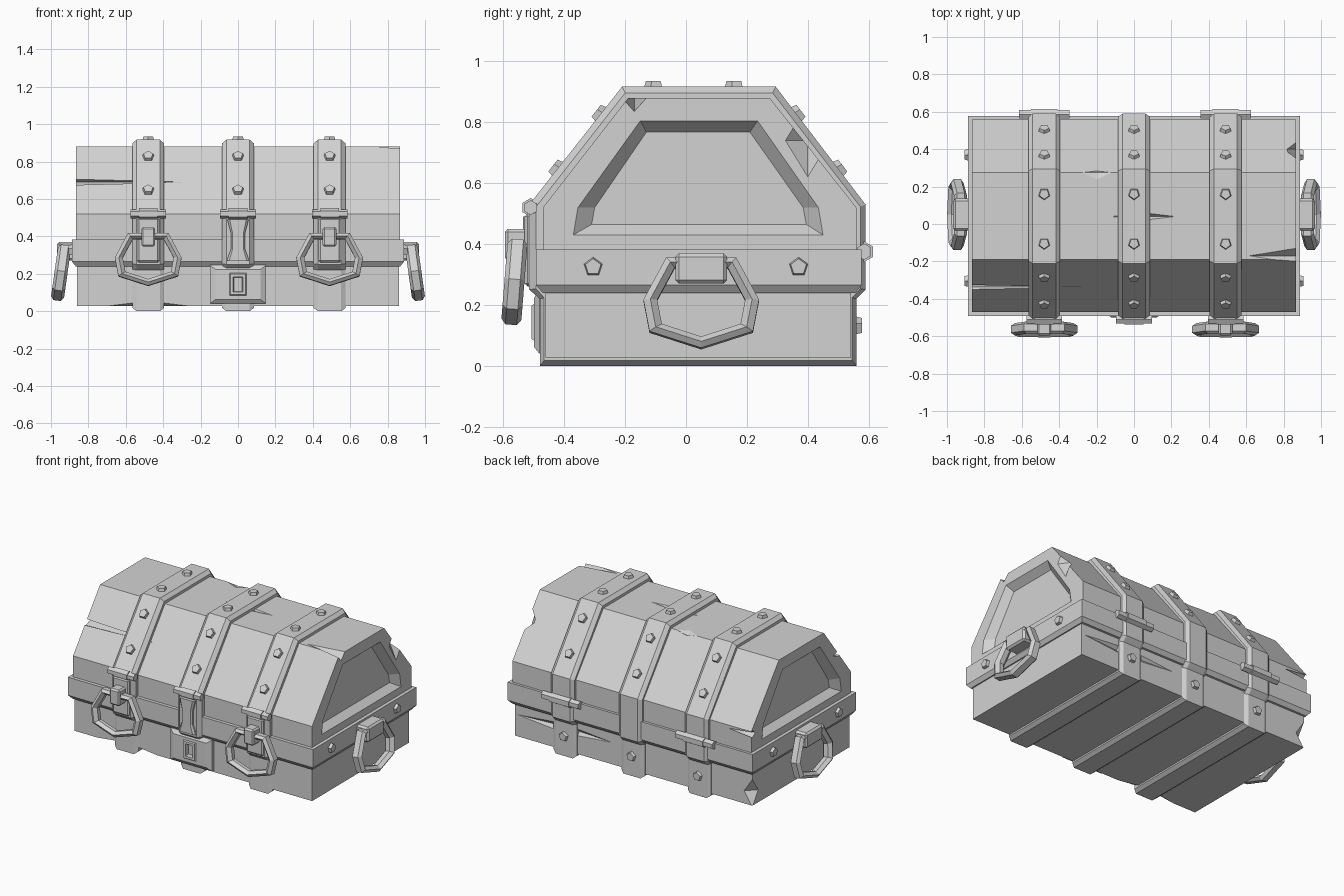
import bpy, bmesh, math
from mathutils import Vector, Matrix

cube = bpy.data.objects.get("Cube")
if cube:
    bpy.data.objects.remove(cube, do_unlink=True)

GREY = (0.65, 0.65, 0.65, 1)
mat = bpy.data.materials.new("plain_grey")
mat.use_nodes = True
mat.diffuse_color = GREY
bsdf = next(n for n in mat.node_tree.nodes if n.type == 'BSDF_PRINCIPLED')
bsdf.inputs["Base Color"].default_value = GREY
bsdf.inputs["Roughness"].default_value = 0.8

MID_Y = 0.045
STRAPS = (("right", -0.48), ("middle", 0.0), ("left", 0.49))


def finish(name, bm):
    bmesh.ops.recalc_face_normals(bm, faces=bm.faces)
    mesh = bpy.data.meshes.new(name)
    bm.to_mesh(mesh)
    bm.free()
    mesh.materials.append(mat)
    ob = bpy.data.objects.new(name, mesh)
    bpy.context.collection.objects.link(ob)
    return ob


def loft(name, rings, closed=False):
    """Skin a list of equal point loops; cap the ends unless closed."""
    bm = bmesh.new()
    loops = [[bm.verts.new(p) for p in ring] for ring in rings]
    pairs = list(zip(loops, loops[1:]))
    if closed:
        pairs.append((loops[-1], loops[0]))
    else:
        bm.faces.new(loops[0])
        bm.faces.new(loops[-1])
    n = len(loops[0])
    for a, b in pairs:
        for i in range(n):
            j = (i + 1) % n
            bm.faces.new((a[i], a[j], b[j], b[i]))
    return finish(name, bm)


def rect_z(hx, y0, y1, z):
    return [(-hx, y0, z), (hx, y0, z), (hx, y1, z), (-hx, y1, z)]


def rect_y(x, y, z, hx, hz):
    return [(x - hx, y, z - hz), (x + hx, y, z - hz), (x + hx, y, z + hz), (x - hx, y, z + hz)]


def block(name, lo, hi, bevel=0.01):
    lo, hi = Vector(lo), Vector(hi)
    bm = bmesh.new()
    bmesh.ops.create_cube(bm, size=1, matrix=Matrix.Translation((lo + hi) / 2)
                          @ Matrix.Diagonal((*(hi - lo), 1)))
    bmesh.ops.bevel(bm, geom=bm.edges[:], offset=bevel, segments=1, affect='EDGES')
    return finish(name, bm)


def peg(name, pos, normal, sides=5, r1=0.037, r2=0.027, depth=0.036):
    """Short tapered stud centred on a surface point."""
    bm = bmesh.new()
    turn = Vector(normal).to_track_quat('Z', 'Y').to_matrix().to_4x4()
    bmesh.ops.create_cone(bm, cap_ends=True, segments=sides, radius1=r1, radius2=r2,
                          depth=depth, matrix=Matrix.Translation(pos) @ turn)
    return finish(name, bm)


def chip(ob, cuts):
    """Cut splits and dents, each an octahedron given by centre and radii."""
    tools = []
    for pos, size in cuts:
        bm = bmesh.new()
        bmesh.ops.create_uvsphere(bm, u_segments=4, v_segments=2, radius=1,
                                  matrix=Matrix.Translation(pos) @ Matrix.Diagonal((*size, 1)))
        tool = finish("chip_cutter", bm)
        tool.hide_render = True
        mod = ob.modifiers.new("chip", 'BOOLEAN')
        mod.operation, mod.solver, mod.object = 'DIFFERENCE', 'EXACT', tool
        tools.append(tool)
    graph = bpy.context.evaluated_depsgraph_get()
    mesh = bpy.data.meshes.new_from_object(ob.evaluated_get(graph))
    ob.modifiers.clear()
    ob.data = mesh
    for tool in tools:
        bpy.data.objects.remove(tool, do_unlink=True)


# Lower box and rim
base = loft("lower_box", [rect_z(0.86, -0.462, 0.542, 0.028), rect_z(0.86, -0.462, 0.542, 0.26)])
chip(base, [((-0.48, -0.465, 0.025), (0.25, 0.06, 0.03)),
            ((-0.86, 0.542, 0.11), (0.06, 0.06, 0.09)),
            ((0.5, 0.542, 0.17), (0.34, 0.025, 0.03))])
loft("rim", [rect_z(0.868, -0.472, 0.557, 0.24), rect_z(0.887, -0.492, 0.577, 0.265),
             rect_z(0.887, -0.492, 0.577, 0.383)])

# Faceted lid with a recessed panel in each end
LID = [(-0.47, 0.37), (-0.47, 0.52), (-0.19, 0.88), (0.275, 0.88), (0.56, 0.52), (0.56, 0.37)]
EDGE = [(-0.37, 0.43), (-0.355, 0.52), (-0.15, 0.805), (0.235, 0.805), (0.435, 0.52), (0.45, 0.43)]
FLOOR = [(-0.31, 0.465), (-0.30, 0.52), (-0.13, 0.768), (0.21, 0.768), (0.385, 0.52), (0.395, 0.465)]
steps = [(FLOOR, 0.82), (EDGE, 0.865), (LID, 0.865)]
rings = [[(-x, y, z) for y, z in prof] for prof, x in steps]
rings += [[(x, y, z) for y, z in prof] for prof, x in reversed(steps)]
lid = loft("lid", rings)
chip(lid, [((-0.87, -0.338, 0.69), (0.6, 0.05, 0.02)),
           ((0.05, 0.04, 0.88), (0.17, 0.02, 0.03)),
           ((0.05, 0.04, 0.88), (0.03, 0.05, 0.03)),
           ((0.87, -0.17, 0.885), (0.28, 0.045, 0.05)),
           ((0.87, 0.40, 0.74), (0.06, 0.08, 0.13)),
           ((-0.2, 0.275, 0.885), (0.1, 0.05, 0.02)),
           ((-0.87, 0.55, 0.5), (0.25, 0.03, 0.025))])

# Straps wrapped right round the chest
OUTER = [(-0.21, 0.917), (0.295, 0.917), (0.59, 0.53), (0.59, 0.25), (0.56, 0.22),
         (0.56, 0.0), (-0.48, 0.0), (-0.48, 0.22), (-0.515, 0.25), (-0.515, 0.53)]
INNER = [(-0.18, 0.86), (0.265, 0.86), (0.54, 0.51), (0.54, 0.26), (0.52, 0.23),
         (0.52, 0.05), (-0.44, 0.05), (-0.44, 0.23), (-0.45, 0.26), (-0.45, 0.51)]
SECTION = [(-0.085, 0), (-0.085, 0.65), (-0.062, 1), (0.062, 1), (0.085, 0.65), (0.085, 0)]
for side, sx in STRAPS:
    loft(side + "_strap", [[(sx + dx, yi + (yo - yi) * t, zi + (zo - zi) * t) for dx, t in SECTION]
                           for (yo, zo), (yi, zi) in zip(OUTER, INNER)], closed=True)
    # Studs over the top, down both slopes and on the lower back
    for y in (-0.105, 0.16):
        peg(side + "_top_stud", (sx, y, 0.917), (0, 0, 1))
    for z in (0.825, 0.645):
        drop = (0.917 - z) / 0.387
        peg(side + "_front_stud", (sx, -0.21 - 0.305 * drop, z), (0, -0.387, 0.305))
        peg(side + "_back_stud", (sx, 0.295 + 0.295 * drop, z), (0, 0.387, 0.295))
    peg(side + "_lower_stud", (sx, 0.56, 0.13), (0, 1, 0))
    # Front pivot bar with a thicker middle
    peg(side + "_pivot_bar", (sx, -0.51, 0.52), (1, 0, 0), 6, 0.024, 0.024, 0.19)
    peg(side + "_pivot_sleeve", (sx, -0.51, 0.52), (1, 0, 0), 6, 0.031, 0.031, 0.1)


# Angular carrying rings
RING = [(-0.115, 0.14), (0.115, 0.14), (0.19, 0), (0.17, -0.105), (0, -0.16),
        (-0.17, -0.105), (-0.19, 0)]
BAR = [(1, -0.02), (1, 0.02), (0.88, 0.035), (0.76, 0.015), (0.76, -0.015), (0.88, -0.035)]


def handle(name, pos, turn, tilt, size):
    ob = loft(name, [[(u * s, d, w * s) for s, d in BAR] for u, w in RING], closed=True)
    ob.data.transform(Matrix.Translation(pos) @ Matrix.Rotation(turn, 4, 'Z')
                      @ Matrix.Rotation(tilt, 4, 'X') @ Matrix.Scale(size, 4))


for side, sx in (STRAPS[0], STRAPS[2]):
    block(side + "_hasp_plate", (sx - 0.06, -0.53, 0.26), (sx + 0.06, -0.48, 0.5))
    block(side + "_front_mount", (sx - 0.037, -0.595, 0.345), (sx + 0.037, -0.5, 0.45))
    handle(side + "_front_handle", (sx, -0.563, 0.285), 0, -0.08, 0.94)
    # Back hinge
    peg(side + "_hinge_bar", (sx, 0.585, 0.375), (1, 0, 0), 6, 0.027, 0.027, 0.27)
    peg(side + "_hinge_sleeve", (sx, 0.585, 0.375), (1, 0, 0), 6, 0.034, 0.034, 0.14)

for side, s in (("right", -1), ("left", 1)):
    lo, hi = sorted((s * 0.87, s * 0.967))
    block(side + "_end_mount", (lo, MID_Y - 0.08, 0.27), (hi, MID_Y + 0.09, 0.37), 0.012)
    handle(side + "_end_handle", (s * 0.945, MID_Y + 0.005, 0.215), s * math.pi / 2, -0.14, 1)
    for y in (-0.305, 0.37):
        peg(side + "_end_stud", (s * 0.887, y, 0.325), (s, 0, 0))

# Waisted middle hasp
WAIST = [(-0.055, 0.27), (0.055, 0.27), (0.035, 0.33), (0.035, 0.42), (0.052, 0.49),
         (-0.052, 0.49), (-0.035, 0.42), (-0.035, 0.33)]
loft("middle_hasp", [[(x * k, y, z) for x, z in WAIST]
                     for y, k in ((-0.49, 1.1), (-0.525, 1.1), (-0.535, 0.85))])

# Lock plate with a raised frame and a sunken slot
loft("lock_plate", [rect_y(0, y, 0.143, hx, hz) for y, hx, hz in
                    ((-0.44, 0.15, 0.103), (-0.482, 0.15, 0.103), (-0.5, 0.12, 0.08),
                     (-0.5, 0.045, 0.06), (-0.507, 0.04, 0.055), (-0.507, 0.026, 0.04),
                     (-0.475, 0.022, 0.036))])
